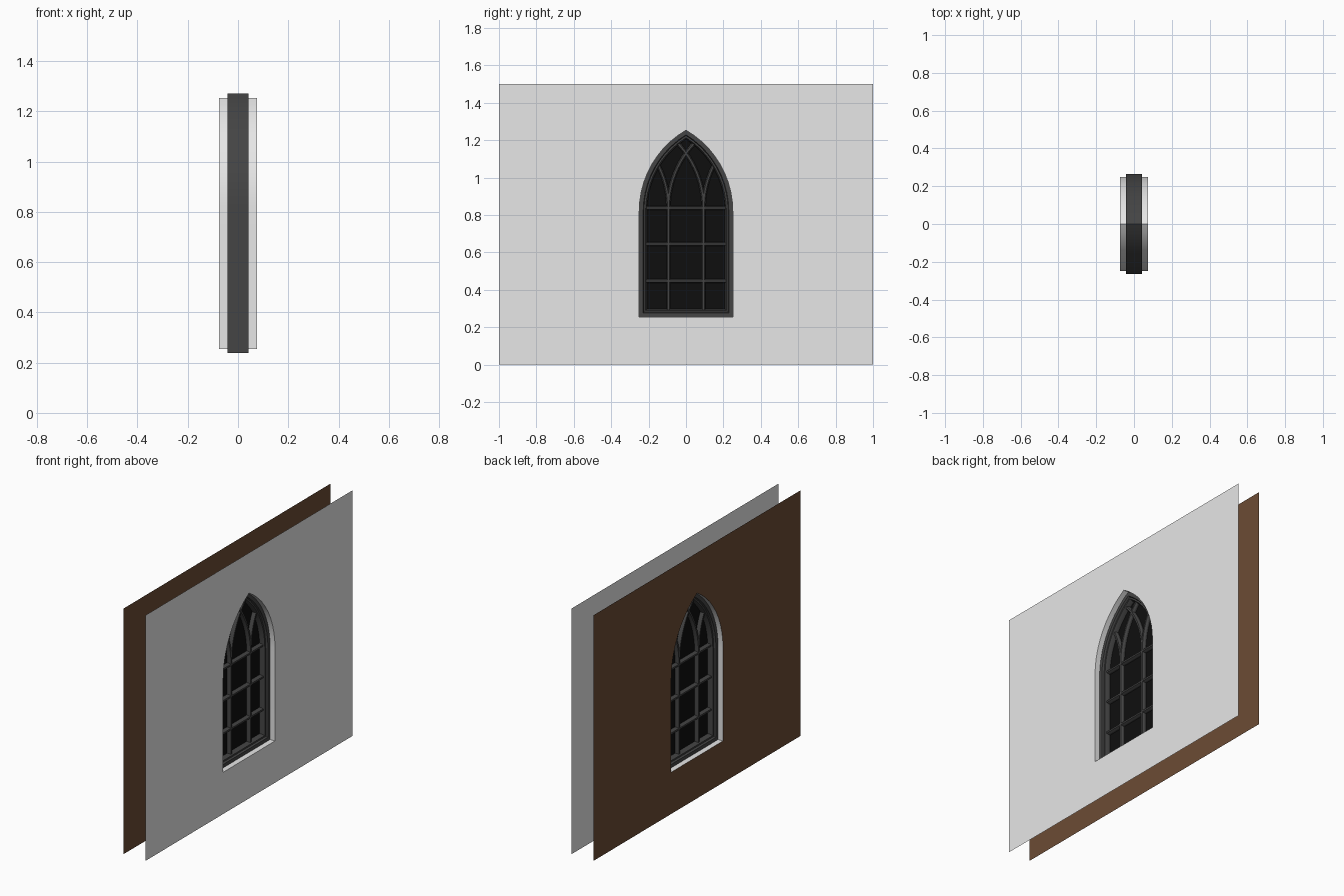
import bpy, bmesh, math

if "Cube" in bpy.data.objects:
    bpy.data.objects.remove(bpy.data.objects["Cube"])

HALF, SPRING, BASE, R = 0.25, 0.82, 0.255, 0.5   # pointed-arch opening
WALL_X = 0.075
ARC_SEGS = 10


def material(name, rgb):
    m = bpy.data.materials.new(name)
    m.diffuse_color = (*rgb, 1)
    m.use_nodes = True
    m.node_tree.nodes["Principled BSDF"].inputs["Base Color"].default_value = m.diffuse_color
    return m


GREY = material("light plaster", (0.8, 0.8, 0.8))
BROWN = material("brown wall", (0.149, 0.071, 0.035))
IRON = material("dark frame", (0.058, 0.058, 0.058))
GLASS = material("black glass", (0.0045, 0.0045, 0.0045))


def make(name, verts, faces, mat, smooth=True, recalc=True):
    me = bpy.data.meshes.new(name)
    me.from_pydata(verts, [], faces)
    me.materials.append(mat)
    if recalc:
        bm = bmesh.new()
        bm.from_mesh(me)
        bmesh.ops.recalc_face_normals(bm, faces=bm.faces)
        bm.to_mesh(me)
        bm.free()
    ob = bpy.data.objects.new(name, me)
    bpy.context.collection.objects.link(ob)
    if smooth:
        bpy.ops.object.select_all(action='DESELECT')
        ob.select_set(True)
        bpy.context.view_layer.objects.active = ob
        bpy.ops.object.shade_smooth_by_angle(angle=math.radians(25))
    return ob


def half_arch(d):
    """Right half of the opening inset by d: apex down to the sill corner."""
    r = R - d
    top = math.acos(HALF / r)
    pts = []
    for i in range(ARC_SEGS + 1):
        a = top * (1 - i / ARC_SEGS)
        pts.append((r * math.cos(a) - HALF, SPRING + r * math.sin(a)))
    pts[0] = (0.0, pts[0][1])
    return pts + [(HALF - d, BASE + d)]


def outline(d):
    h = half_arch(d)
    return h + [(-y, z) for y, z in reversed(h[1:])]


def loft(name, profile, mat, closed):
    """Sweep an (inset, x) profile around the opening."""
    rings = [[(x, y, z) for y, z in outline(d)] for d, x in profile]
    n, m = len(rings[0]), len(rings)
    verts = [v for r in rings for v in r]
    faces = []
    for k in range(m if closed else m - 1):
        k2 = (k + 1) % m
        for i in range(n):
            j = (i + 1) % n
            faces.append((k * n + i, k * n + j, k2 * n + j, k2 * n + i))
    return make(name, verts, faces, mat)


# Wall skins: two thin sheets, each made of mirrored halves around the opening
def wall(name, x, mat):
    half = [(0, 0), (1, 0), (1, 1.5), (0, 1.5)] + half_arch(0) + [(0, BASE)]
    n = len(half)
    verts = [(x, y, z) for y, z in half] + [(x, -y, z) for y, z in half]
    right, left = list(range(n)), list(range(2 * n - 1, n - 1, -1))
    if x < 0:
        right.reverse()
        left.reverse()
    make(name, verts, [right, left], mat, smooth=False, recalc=False)


wall("outer_wall", WALL_X, GREY)
wall("inner_wall", -WALL_X, BROWN)

# Reveal lining the opening between the two skins
reveal = loft("window_reveal", [(0, -WALL_X), (0, WALL_X)], GREY, False)

# Stepped frame
side = [(-0.016, 0.042), (0.021, 0.042), (0.025, 0.03), (0.034, 0.03), (0.041, 0.012)]
loft("window_frame", side + [(d, -x) for d, x in reversed(side)], IRON, True)

# Glass pane
pane = outline(0.036)
make("glass_pane", [(0, y, z) for y, z in pane], [list(range(len(pane)))], GLASS, smooth=False)

# Glazing bars with a chamfered section
SECTION = [(0.011, 0.01), (0.005, 0.022), (-0.005, 0.022), (-0.011, 0.01),
           (-0.011, -0.01), (-0.005, -0.022), (0.005, -0.022), (0.011, -0.01)]


def bar(name, path):
    verts, faces, n = [], [], len(SECTION)
    for i, (y, z) in enumerate(path):
        a, b = path[max(i - 1, 0)], path[min(i + 1, len(path) - 1)]
        ty, tz = b[0] - a[0], b[1] - a[1]
        l = math.hypot(ty, tz)
        verts += [(x, y - o * tz / l, z + o * ty / l) for o, x in SECTION]
    for k in range(len(path) - 1):
        for i in range(n):
            j = (i + 1) % n
            faces.append((k * n + i, k * n + j, (k + 1) * n + j, (k + 1) * n + i))
    faces += [list(range(n)), list(range(len(verts) - n, len(verts)))]
    make(name, verts, faces, IRON)


MULLION, TOP_BAR = 0.094, 0.838
for i, z in enumerate((0.446, 0.645, TOP_BAR)):
    bar(f"cross_bar_{i}", [(-0.213, z), (0.213, z)])


def inside(y, z):
    return math.hypot(abs(y) + HALF, z - SPRING) < R - 0.034


# Mullions, each branching into two tracery arcs that stop at the frame
for s, side_name in ((-1, "left"), (1, "right")):
    bar(f"mullion_{side_name}", [(s * MULLION, 0.29), (s * MULLION, TOP_BAR)])
    for bend, arc_name in ((-1, "left"), (1, "right")):
        def point(a):
            return (s * MULLION + bend * R * (1 - math.cos(a)), TOP_BAR + R * math.sin(a))
        end = 0.0
        while inside(*point(end)):
            end += 0.002
        bar(f"tracery_{side_name}_{arc_name}", [point(end * k / 12) for k in range(13)])
